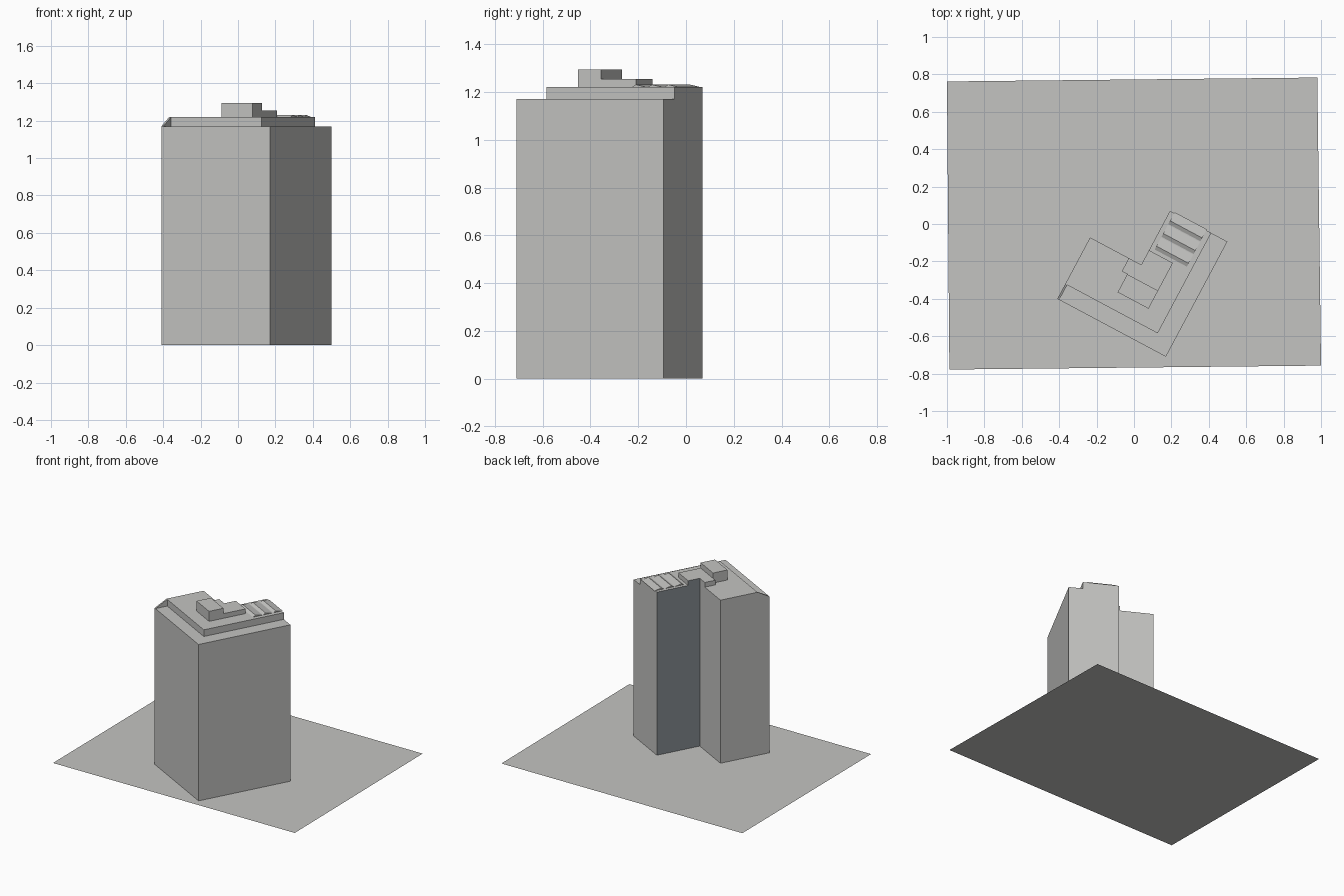
import bpy, bmesh, math
from mathutils import Matrix, Vector

cube = bpy.data.objects.get("Cube")
if cube:
    bpy.data.objects.remove(cube, do_unlink=True)


def material(name, colour):
    m = bpy.data.materials.new(name)
    m.use_nodes = True
    m.diffuse_color = (*colour, 1)
    m.node_tree.nodes["Principled BSDF"].inputs["Base Color"].default_value = (*colour, 1)
    return m


concrete = material("warm grey concrete", (0.55, 0.55, 0.535))
glass = material("blue grey cladding", (0.24, 0.27, 0.29))

# Building frame: origin at the front corner, u along the front, v to the back
FRAME = Matrix.Translation((-0.41, -0.40, 0)) @ Matrix.Rotation(math.radians(-28.1), 4, "Z")


def finish(name, bm, matrix=FRAME):
    bmesh.ops.recalc_face_normals(bm, faces=bm.faces)
    mesh = bpy.data.meshes.new(name)
    bm.to_mesh(mesh)
    bm.free()
    obj = bpy.data.objects.new(name, mesh)
    obj.matrix_world = matrix
    mesh.materials.append(concrete)
    mesh.materials.append(glass)
    bpy.context.collection.objects.link(obj)
    return obj


def prism(name, outline, offset):
    """Extrude a closed outline of 3D points along an offset."""
    bm = bmesh.new()
    face = bm.faces.new([bm.verts.new(p) for p in outline])
    ext = bmesh.ops.extrude_face_region(bm, geom=[face], use_keep_orig=True)
    verts = [g for g in ext["geom"] if isinstance(g, bmesh.types.BMVert)]
    bmesh.ops.translate(bm, verts=verts, vec=Vector(offset))
    return finish(name, bm)


def block(name, plan, z0, z1):
    return prism(name, [(u, v, z0) for u, v in plan], (0, 0, z1 - z0))


W, D = 0.658, 0.698        # overall width and depth
NU, NV = 0.31, 0.372       # inner corner of the L plan
LEDGE, ROOF = 1.17, 1.22

# Ground sheet
bm = bmesh.new()
bm.faces.new([bm.verts.new((x, y, 0)) for x, y in
              ((-0.987, -0.778), (1, -0.757), (0.98, 0.783), (-1, 0.762))])
finish("ground_sheet", bm, Matrix())

# L-shaped tower and its set-back top storey
tower = block("tower", [(0, 0), (W, 0), (W, D), (NU, D), (NU, NV), (0, NV)], 0, LEDGE)
top = block("top_storey", [(0, 0.09), (0.56, 0.09), (0.56, D), (NU, D), (NU, NV), (0, NV)],
            LEDGE, ROOF)

# Rooftop plant rooms
low = block("low_plant_room", [(0.235, 0.292), (0.455, 0.292), (0.455, 0.46),
                               (NU, 0.46), (NU, NV), (0.235, NV)], ROOF, 1.255)
block("high_plant_room", [(0.268, 0.183), (0.455, 0.183), (0.455, 0.292), (0.268, 0.292)],
      ROOF, 1.295)

# Dark cladding on the wall inside the notch
for part in (tower, top, low):
    for f in part.data.polygons:
        if f.normal.x < -0.9 and abs(f.center.x - NU) < 0.01:
            f.material_index = 1

# Sloping fin at the end of the front ledge
prism("ledge_fin", [(0, 0, LEDGE), (0, 0.09, LEDGE), (0, 0.09, ROOF)], (0.012, 0, 0))

# Sawtooth rooflights
for i in range(3):
    v = 0.478 + i * 0.077
    prism(f"rooflight_{i + 1}", [(0.335, v, ROOF), (0.335, v + 0.02, ROOF + 0.011),
                                 (0.335, v + 0.072, ROOF)], (0.195, 0, 0))
